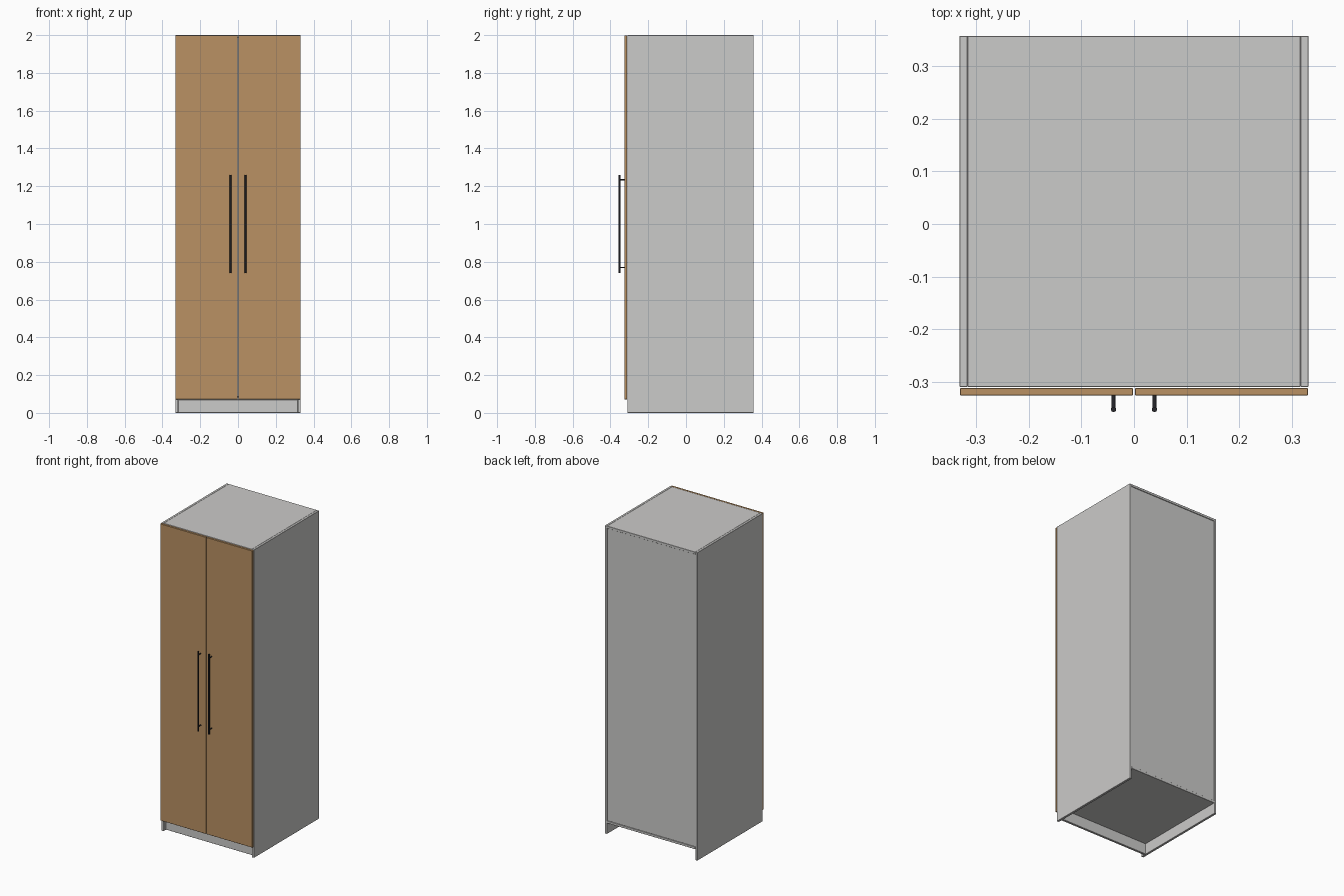
import bpy

cube = bpy.data.objects.get("Cube")
if cube:
    bpy.data.objects.remove(cube, do_unlink=True)


def material(name, color):
    m = bpy.data.materials.new(name)
    m.use_nodes = True
    m.diffuse_color = (*color, 1)
    m.node_tree.nodes["Principled BSDF"].inputs["Base Color"].default_value = (*color, 1)
    return m


GREY = material("light grey board", (0.6, 0.595, 0.585))
WOOD = material("oak wood", (0.49, 0.285, 0.125))
BLACK = material("black metal", (0.02, 0.02, 0.025))


def box(name, x, y, z, mat, bevel=0.001):
    """Board spanning the given (low, high) ranges."""
    bpy.ops.mesh.primitive_cube_add(size=1, location=[sum(r) / 2 for r in (x, y, z)])
    ob = bpy.context.object
    ob.name = name
    ob.scale = [r[1] - r[0] for r in (x, y, z)]
    bpy.ops.object.transform_apply(location=False, rotation=False, scale=True)
    ob.data.materials.append(mat)
    mod = ob.modifiers.new("eased edges", 'BEVEL')
    mod.width = bevel
    mod.segments = 1
    return ob


def rod(name, start, length, radius, axis, mat):
    """Round bar running from start along y or z."""
    x, y, z = start
    along_y = axis == 'Y'
    loc = (x, y + length / 2, z) if along_y else (x, y, z + length / 2)
    bpy.ops.mesh.primitive_cylinder_add(vertices=16, radius=radius, depth=length, location=loc,
                                        rotation=(1.570796 if along_y else 0, 0, 0))
    ob = bpy.context.object
    ob.name = name
    ob.data.materials.append(mat)
    bpy.ops.object.shade_smooth_by_angle()


HALF, BOARD = 0.332, 0.015
INNER = HALF - BOARD
FRONT, BACK = -0.31, 0.358
PLINTH = 0.07
span = (-INNER, INNER)

# Carcass boards
box("top_panel", span, (FRONT, BACK), (2 - BOARD, 2), GREY)
box("bottom_panel", span, (FRONT, BACK), (PLINTH, PLINTH + BOARD), GREY)
box("back_panel", span, (BACK - 0.012, BACK - 0.004), (PLINTH + BOARD, 2 - BOARD), GREY, 0.0005)
box("plinth_board", span, (FRONT + 0.025, FRONT + 0.04), (0, PLINTH), GREY)

# Side panels, doors and handles on both sides
for side, s in (("right", -1), ("left", 1)):
    box(side + "_side_panel", sorted((s * INNER, s * HALF)), (FRONT, BACK), (0, 2), GREY)
    box(side + "_door", sorted((s * 0.002, s * (HALF - 0.001))), (-0.326, -0.312),
        (PLINTH + 0.002, 1.999), WOOD)
    rod(side + "_handle_bar", (s * 0.039, -0.353, 0.74), 0.52, 0.005, 'Z', BLACK)
    for end, z in (("lower", 0.77), ("upper", 1.235)):
        rod(f"{side}_handle_{end}_post", (s * 0.039, -0.353, z), 0.028, 0.0035, 'Y', BLACK)
